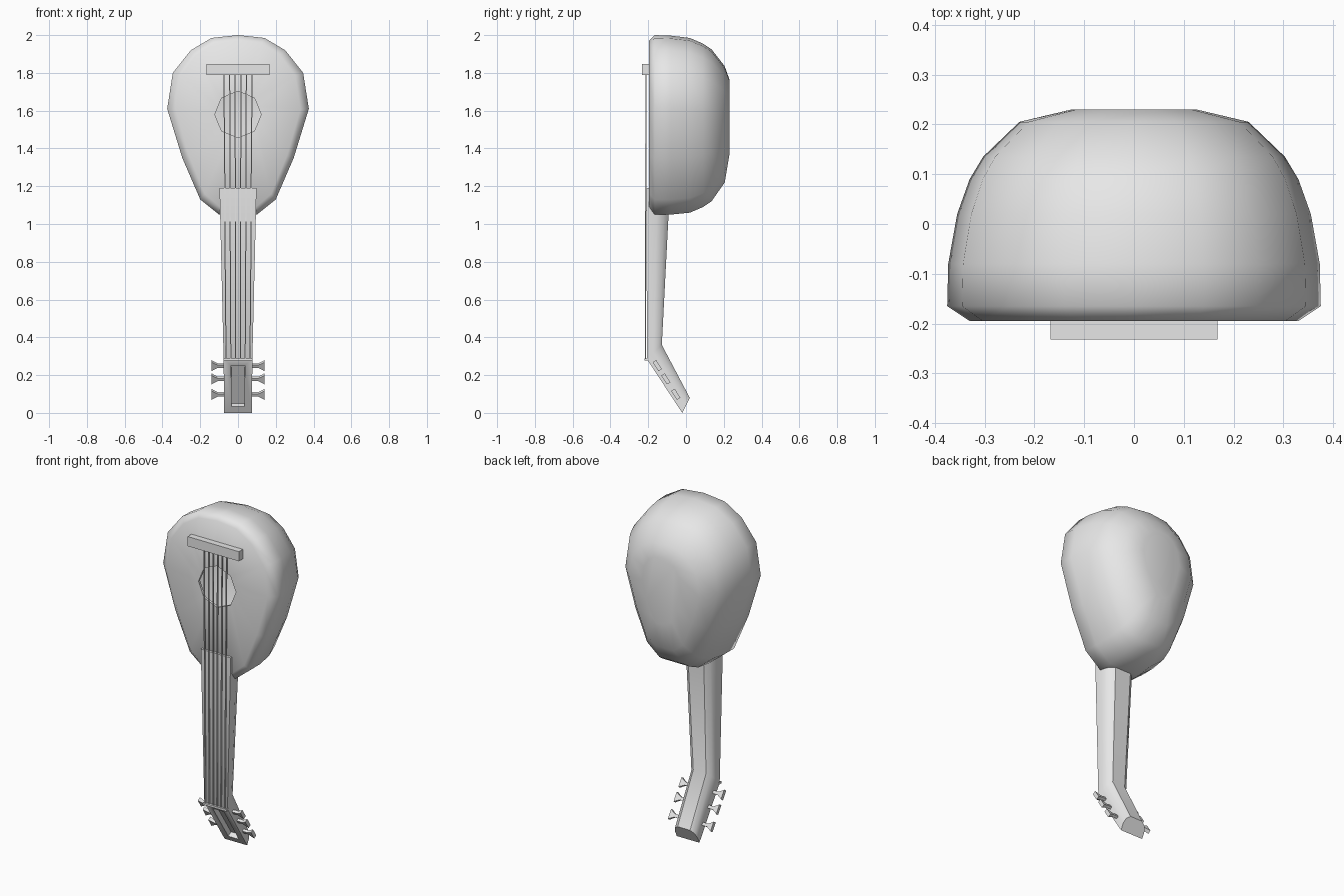
import bpy
import bmesh
from math import cos, sin, pi, radians
from mathutils import Vector

cube = bpy.data.objects.get("Cube")
if cube:
    bpy.data.objects.remove(cube, do_unlink=True)

GREY = (0.8, 0.8, 0.8, 1.0)
grey = bpy.data.materials.new("plain grey")
grey.use_nodes = True
grey.diffuse_color = GREY
for node in grey.node_tree.nodes:
    if node.type == 'BSDF_PRINCIPLED':
        node.inputs["Base Color"].default_value = GREY


def finish(name, bm, angle=None):
    """Turn a bmesh into a named, coloured object."""
    bmesh.ops.recalc_face_normals(bm, faces=bm.faces)
    mesh = bpy.data.meshes.new(name)
    bm.to_mesh(mesh)
    bm.free()
    mesh.materials.append(grey)
    obj = bpy.data.objects.new(name, mesh)
    bpy.context.scene.collection.objects.link(obj)
    if angle:
        bpy.ops.object.select_all(action='DESELECT')
        obj.select_set(True)
        bpy.context.view_layer.objects.active = obj
        bpy.ops.object.shade_smooth_by_angle(angle=radians(angle))
    return obj


def loft(rings, cap_first=True, cap_last=True):
    """Skin a row of equal-sized point rings."""
    bm = bmesh.new()
    loops = [[bm.verts.new(p) for p in ring] for ring in rings]
    for a, b in zip(loops, loops[1:]):
        for i in range(len(a)):
            j = (i + 1) % len(a)
            bm.faces.new((a[i], a[j], b[j], b[i]))
    if cap_first:
        bm.faces.new(loops[0])
    if cap_last:
        bm.faces.new(loops[-1])
    return bm


def box_ring(centre, u, v):
    return [centre + u + v, centre - u + v, centre - u - v, centre + u - v]


# Bowl body: pear outline shrunk towards the back, open at the sound hole
half = [(0.14, 1.985), (0.25, 1.92), (0.345, 1.80), (0.375, 1.61),
        (0.295, 1.35), (0.20, 1.13), (0.10, 1.05)]
outline = [(0, 2.0)] + half + [(0, 1.05)] + [(-x, z) for x, z in reversed(half)]


def body_ring(y, width, low, high):
    return [(x * width / 0.375, y, low + (z - 1.05) / 0.95 * (high - low))
            for x, z in outline]


def hole_ring(y):
    # octagon with its edge midpoints, to match the outline count
    ring = []
    for i in range(len(outline)):
        r = 0.123 if i % 2 == 0 else 0.123 * cos(pi / 8)
        a = i * pi / 8
        ring.append((r * sin(a), y, 1.58 + r * cos(a)))
    return ring


body_sections = [
    (-0.195, 0.33, 1.085, 1.97), (-0.165, 0.375, 1.05, 2.0),
    (-0.08, 0.373, 1.05, 1.997), (0.02, 0.355, 1.06, 1.985),
    (0.09, 0.33, 1.09, 1.955), (0.135, 0.303, 1.12, 1.925),
    (0.205, 0.23, 1.22, 1.835), (0.23, 0.125, 1.37, 1.765)]
rings = [hole_ring(-0.18), hole_ring(-0.195)]
rings += [body_ring(*s) for s in body_sections]
finish("body", loft(rings, cap_first=False), 60)


# Neck and bent-back head, flat in front and rounded behind
def neck_ring(front, back, w):
    f, b = Vector((0, *front)), Vector((0, *back))
    side = [(w, 0), (w, 0.45), (w * 0.86, 0.8), (w * 0.55, 1)]
    right = [f.lerp(b, t) + Vector((x, 0, 0)) for x, t in side]
    return right + [Vector((-p.x, p.y, p.z)) for p in reversed(right)]


neck = loft([neck_ring((-0.209, 1.19), (-0.085, 1.19), 0.098),
             neck_ring((-0.207, 0.285), (-0.128, 0.36), 0.076),
             neck_ring((-0.02, 0.0), (0.02, 0.08), 0.074)])
bmesh.ops.recalc_face_normals(neck, faces=neck.faces)
neck.faces.ensure_lookup_table()
# Slot sunk into the front of the head
head_face = min((f for f in neck.faces if f.normal.y < -0.5
                 and f.calc_center_median().z < 0.25),
                key=lambda f: f.calc_center_median().y)
bmesh.ops.inset_region(neck, faces=[head_face], thickness=0.056)
bmesh.ops.inset_region(neck, faces=[head_face], thickness=0.0005, depth=-0.03)
finish("neck_and_head", neck, 35)


# Bridge and nut
def block(name, low, high):
    (x0, y0, z0), (x1, y1, z1) = low, high
    finish(name, loft([[(x0, y, z0), (x1, y, z0), (x1, y, z1), (x0, y, z1)]
                       for y in (y0, y1)]))


block("bridge", (-0.168, -0.232, 1.79), (0.168, -0.19, 1.847))
block("nut", (-0.078, -0.22, 0.277), (0.078, -0.195, 0.289))

# Six strings from bridge to nut
R = 0.003
for i in range(6):
    t = i / 2.5 - 1
    ends = (Vector((t * 0.074, -0.212, 1.80)), Vector((t * 0.064, -0.215, 0.28)))
    finish(f"string_{i + 1}",
           loft([box_ring(e, Vector((R, 0, 0)), Vector((0, R, 0))) for e in ends]))

# Tuning pegs: thin shaft with a flared, flattened grip
along = Vector((0, 0.54, -0.84)).normalized()
across = Vector((0, along.z, -along.y))
peg_profile = [(0.06, 0.009, 0.008), (0.108, 0.009, 0.008),
               (0.128, 0.02, 0.01), (0.14, 0.028, 0.011)]
for side, label in ((1, "left"), (-1, "right")):
    for i, (y, z) in enumerate([(-0.152, 0.25), (-0.107, 0.18), (-0.054, 0.098)]):
        finish(f"{label}_peg_{i + 1}",
               loft([box_ring(Vector((side * x, y, z)), along * a, across * b)
                     for x, a, b in peg_profile]))
